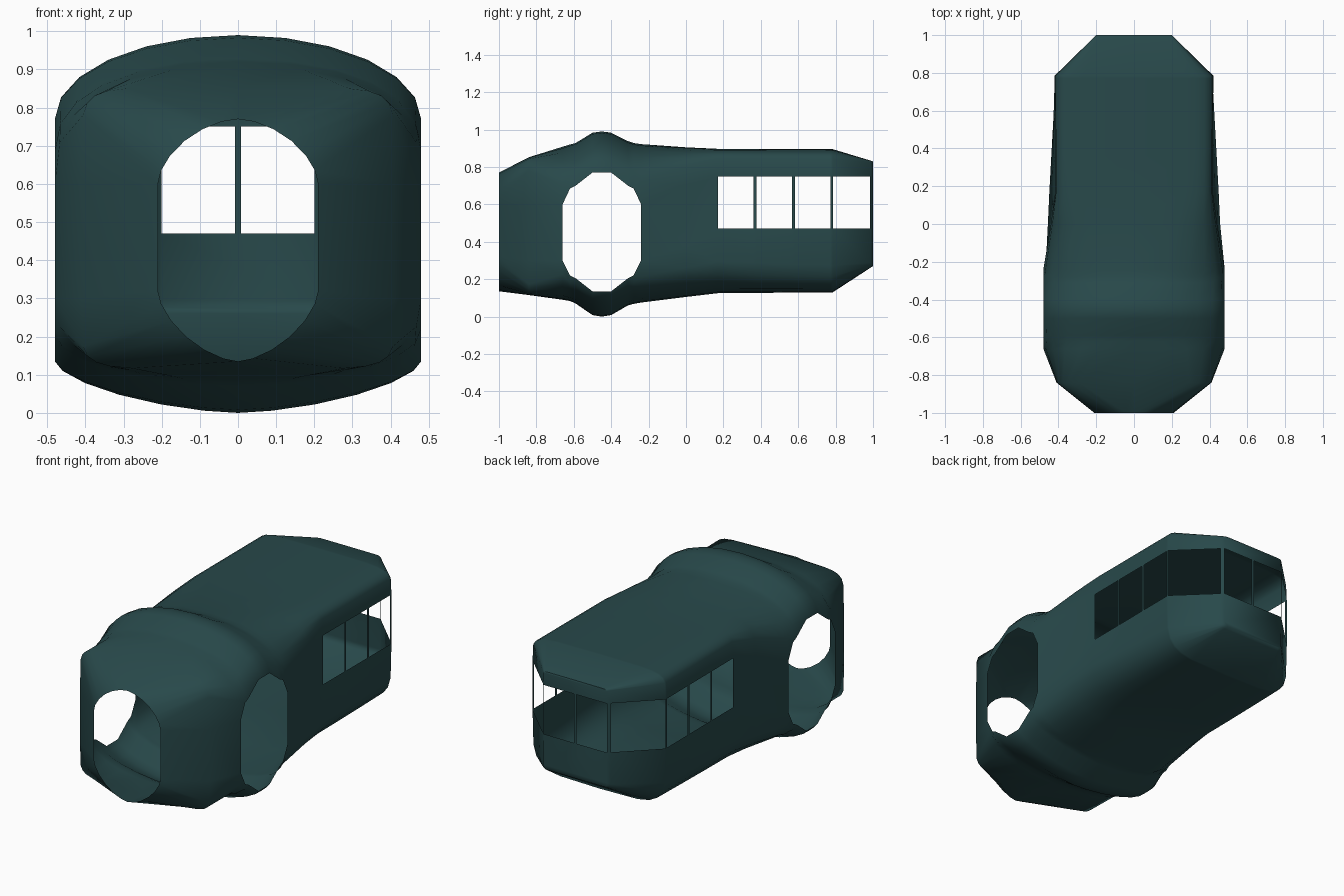
import bpy, bmesh
from math import sin, cos, pi, radians

cube = bpy.data.objects.get("Cube")
if cube:
    bpy.data.objects.remove(cube, do_unlink=True)

teal = bpy.data.materials.new("dark teal")
teal.use_nodes = True
colour = (0.021, 0.066, 0.069, 1)
teal.diffuse_color = colour
teal.node_tree.nodes["Principled BSDF"].inputs["Base Color"].default_value = colour

# Hull stations along the length:
# y, half width, opening top, roof height, roof squareness,
# opening bottom, floor height, floor squareness
STATIONS = [
    (-1, .21, .6, .77, 1.7, .32, .135, 1.6),
    (-.84, .41, .6, .852, 8, .3, .115, 7),
    (-.66, .48, .6, .908, 2.6, .3, .09, 2.6),
    (-.62, .48, .685, .92, 2.3, .22, .083, 2.1),
    (-.59, .48, .7, .928, 2.2, .205, .07, 1.9),
    (-.5, .48, .77, .983, 2, .135, .008, 1.6),
    (-.45, .48, .77, .99, 2, .135, 0, 1.6),
    (-.4, .48, .77, .983, 2, .135, .008, 1.6),
    (-.31, .48, .7, .938, 2.2, .205, .06, 1.9),
    (-.28, .48, .685, .928, 2.4, .22, .068, 2.1),
    (-.24, .48, .6, .922, 2.8, .3, .075, 2.8),
    (0, .44, .7, .905, 4, .38, .105, 3.2),
    (.17, .417, .75, .897, 6, .47, .125, 4),
    (.785, .42, .75, .895, 6, .47, .13, 5),
    (1, .2, .75, .83, 20, .47, .27, 20),
]
MULLIONS = [.362, .378, .567, .583, .772, .985]
# Side doorways, then the window panes
OPENINGS = [(-.66, -.24), (.17, .362), (.378, .567), (.583, .772), (.785, .985)]
STEPS = 6


def station_at(y):
    """Straight blend between the two neighbouring stations."""
    for a, b in zip(STATIONS, STATIONS[1:]):
        if a[0] <= y <= b[0]:
            t = (y - a[0]) / (b[0] - a[0])
            return tuple(p + (q - p) * t for p, q in zip(a, b))


def flared_width(y, width):
    """Below the sills the rear sides run straight from door to corner."""
    if -.24 < y < .785:
        return .48 - .06 * (y + .24) / 1.025
    return width


def arc(width, z_side, z_mid, power):
    """Quarter superellipse from the side wall to the centre line."""
    pts = []
    for i in range(STEPS + 1):
        a = pi / 2 * i / STEPS
        x = width * cos(a) ** (2 / power) if i < STEPS else 0
        pts.append((x, z_side + (z_mid - z_side) * sin(a) ** (2 / power)))
    return pts


def ring(st):
    """Closed cross-section, from the roof centre round by the left side."""
    y, w, top, roof, n_roof, bottom, floor, n_floor = st
    upper = arc(w, top, roof, n_roof)[::-1]
    lower = arc(flared_width(y, w), bottom, floor, n_floor)
    half = upper + [(w, bottom)] + lower[1:]
    full = half + [(-x, z) for x, z in half[-2:0:-1]]
    return [(x, y, z) for x, z in full]


def finish(bm, name):
    mesh = bpy.data.meshes.new(name)
    bm.to_mesh(mesh)
    bm.free()
    mesh.materials.append(teal)
    obj = bpy.data.objects.new(name, mesh)
    bpy.context.collection.objects.link(obj)
    return obj


# Hull skin, lofted through the stations and left open at doors and windows
bm = bmesh.new()
sections = sorted(STATIONS + [station_at(y) for y in MULLIONS])
rings = [[bm.verts.new(p) for p in ring(s)] for s in sections]
count = len(rings[0])
left_gap = STEPS
right_gap = count - 1 - STEPS
for s, (a, b) in enumerate(zip(rings, rings[1:])):
    mid = (sections[s][0] + sections[s + 1][0]) / 2
    is_open = any(lo < mid < hi for lo, hi in OPENINGS)
    for k in range(count):
        if is_open and k in (left_gap, right_gap):
            continue
        j = (k + 1) % count
        bm.faces.new((a[k], a[j], b[j], b[k]))

# Rear wall above and below the back window
back = rings[-1]
bm.faces.new(back[right_gap + 1:] + back[:left_gap + 1])
bm.faces.new(back[left_gap + 1:right_gap + 1])
hull = finish(bm, "hull")

# Centre bar of the back window
bm = bmesh.new()
corners = [(.008, .75), (.008, .47), (-.008, .47), (-.008, .75)]
bm.faces.new([bm.verts.new((x, 1, z)) for x, z in corners])
finish(bm, "back_window_bar")

# Soft shading across the gentle bends
bpy.ops.object.select_all(action="DESELECT")
hull.select_set(True)
bpy.context.view_layer.objects.active = hull
bpy.ops.object.shade_smooth_by_angle(angle=radians(62))
